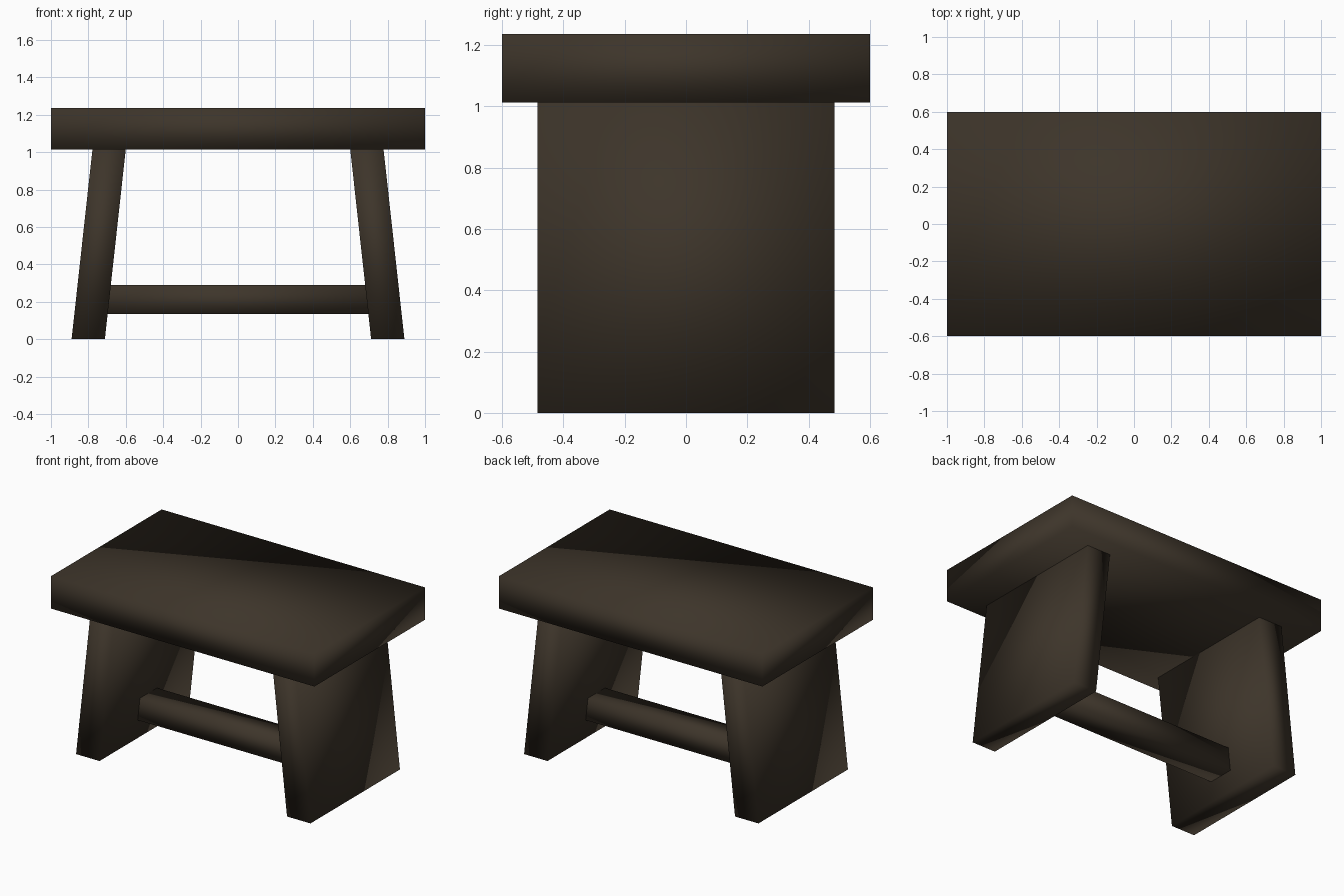
import bpy

if "Cube" in bpy.data.objects:
    bpy.data.objects.remove(bpy.data.objects["Cube"])

wood = bpy.data.materials.new("dark_wood")
wood.diffuse_color = (0.047, 0.035, 0.023, 1.0)
wood.use_nodes = True
wood.node_tree.nodes["Principled BSDF"].inputs["Base Color"].default_value = wood.diffuse_color


def block(name, size, loc, shear=0.0):
    """Softly shaded plank; shear shifts x per unit of height."""
    bpy.ops.mesh.primitive_cube_add(size=1, location=loc)
    ob = bpy.context.object
    ob.name = name
    for v in ob.data.vertices:
        v.co.x = v.co.x * size[0] + v.co.z * size[2] * shear
        v.co.y *= size[1]
        v.co.z *= size[2]
    ob.data.materials.append(wood)
    for p in ob.data.polygons:
        p.use_smooth = True
    return ob


# Thick slab seat
block("seat", (2.0, 1.2, 0.222), (0, 0, 1.124))

# Wide plank legs leaning inward towards the seat
for side, label in ((-1, "left"), (1, "right")):
    block(label + "_leg", (0.178, 0.97, 1.014), (side * 0.745, 0, 0.507),
          shear=-side * 0.11)

# Square rail joining the legs, its ends sunk inside them
block("stretcher", (1.5, 0.185, 0.155), (0, 0, 0.212))
